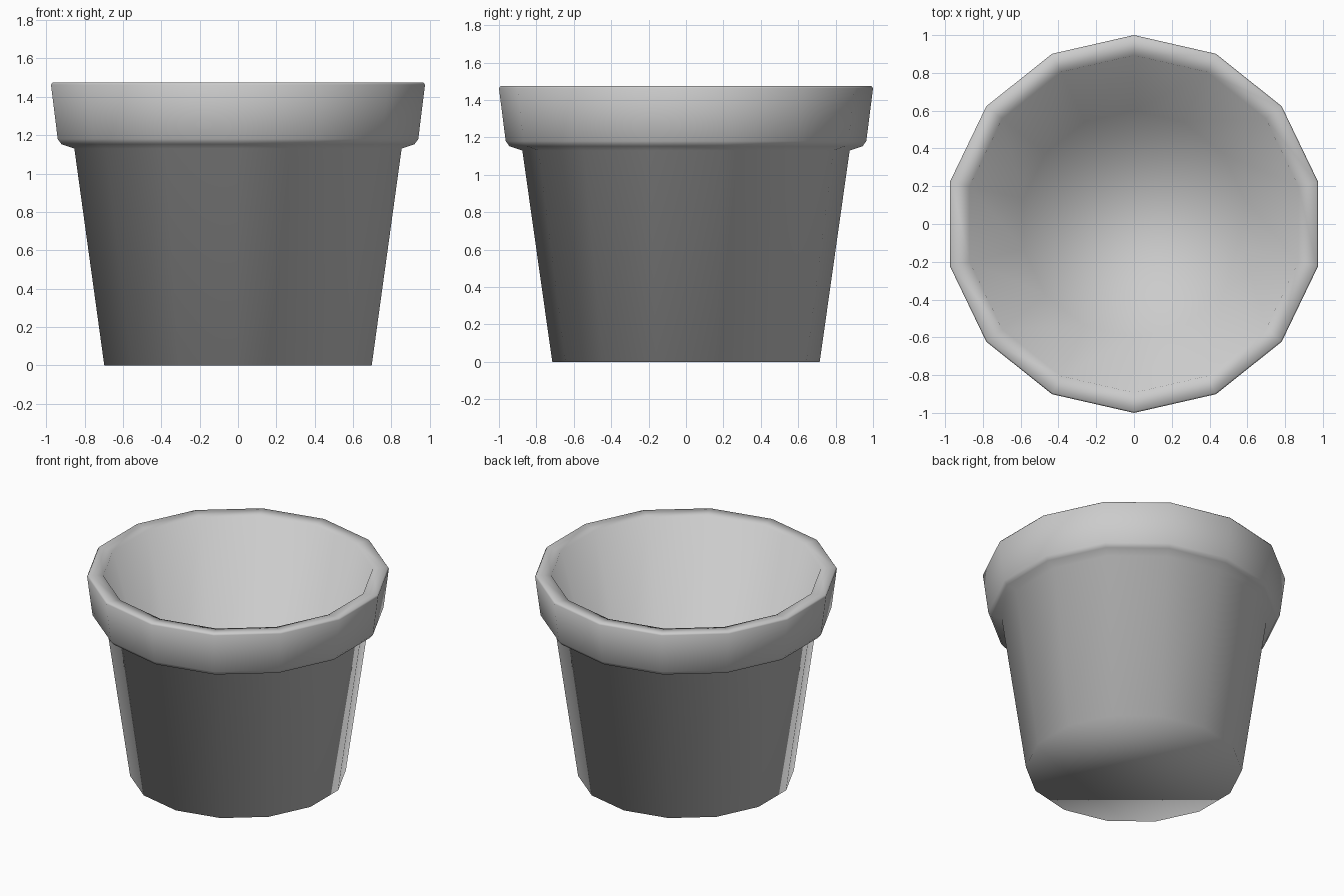
import bpy, bmesh
from math import pi, sin, cos

if "Cube" in bpy.data.objects:
    bpy.data.objects.remove(bpy.data.objects["Cube"])

SIDES = 14

# Profile (radius, height): outer wall, collar, lip, inner wall, inner floor
PROFILE = [
    (0.715, 0.0), (0.875, 1.13),
    (0.944, 1.153), (0.964, 1.18),
    (1.0, 1.463), (0.992, 1.475),
    (0.893, 1.465),
    (0.60, 0.38),
]

bm = bmesh.new()

# Rings of vertices, with a corner pointing along +y and -y
rings = []
for r, z in PROFILE:
    angles = [pi / 2 + 2 * pi * i / SIDES for i in range(SIDES)]
    rings.append([bm.verts.new((r * cos(a), r * sin(a), z)) for a in angles])

# Walls between the rings
for low, high in zip(rings, rings[1:]):
    for i in range(SIDES):
        j = (i + 1) % SIDES
        bm.faces.new((low[i], low[j], high[j], high[i]))

# Underside and inner floor
bm.faces.new(rings[0][::-1])
bm.faces.new(rings[-1])

bmesh.ops.recalc_face_normals(bm, faces=bm.faces)
for f in bm.faces:
    f.smooth = True

mesh = bpy.data.meshes.new("flower_pot")
bm.to_mesh(mesh)
bm.free()
pot = bpy.data.objects.new("flower_pot", mesh)
bpy.context.collection.objects.link(pot)
